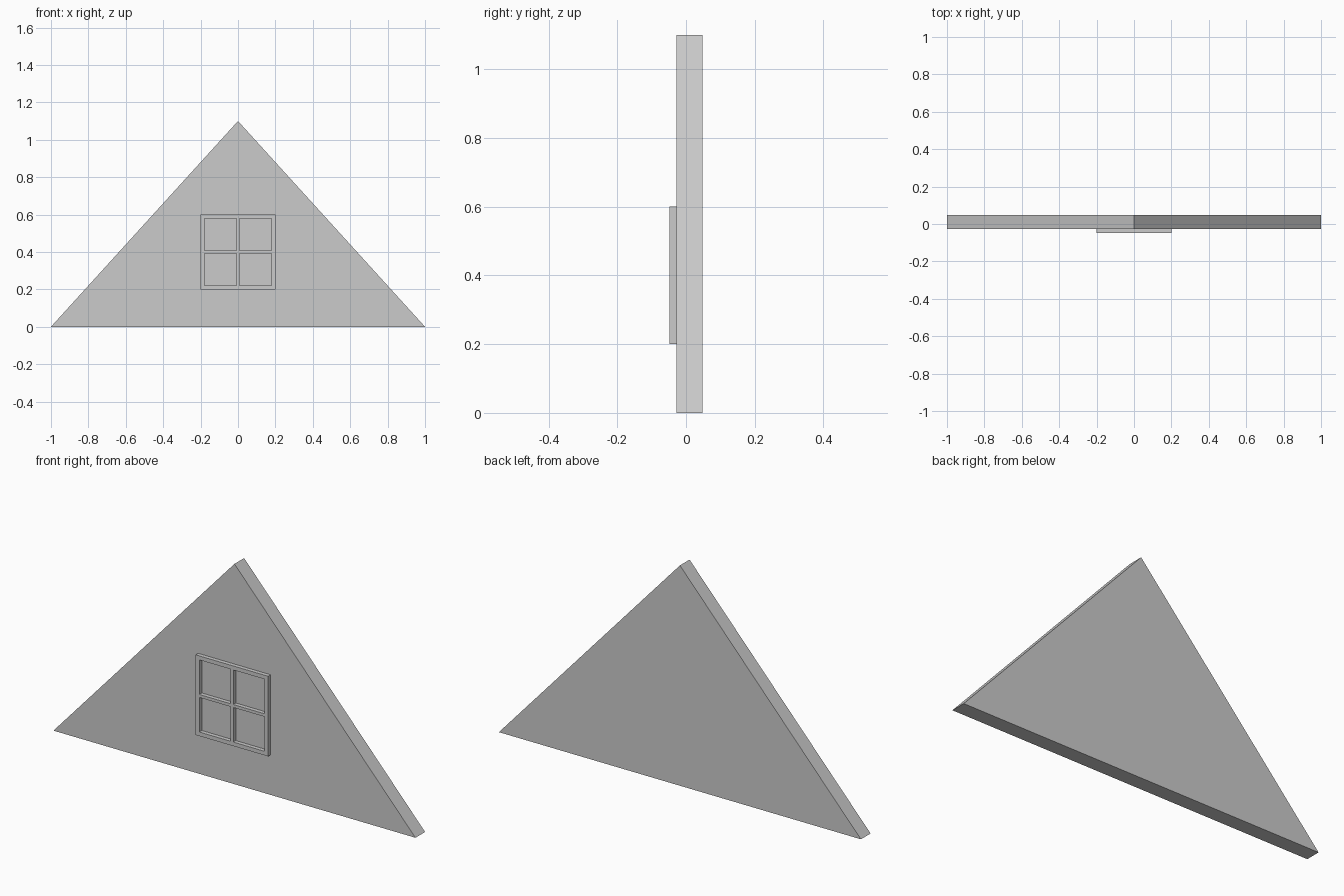
import bpy
import bmesh

if "Cube" in bpy.data.objects:
    bpy.data.objects.remove(bpy.data.objects["Cube"])

WALL_FRONT, WALL_BACK = -0.028, 0.048
FRAME_FRONT = -0.048


def extruded(name, polygons, y_front, y_back):
    """Extrude flat (x, z) polygons from y_front to y_back as one closed mesh."""
    bm = bmesh.new()
    for polygon in polygons:
        bm.faces.new([bm.verts.new((x, y_front, z)) for x, z in polygon])
    bmesh.ops.remove_doubles(bm, verts=bm.verts[:], dist=1e-5)
    result = bmesh.ops.extrude_face_region(bm, geom=bm.faces[:], use_keep_orig=True)
    moved = [g for g in result["geom"] if isinstance(g, bmesh.types.BMVert)]
    bmesh.ops.translate(bm, verts=moved, vec=(0, y_back - y_front, 0))
    bmesh.ops.recalc_face_normals(bm, faces=bm.faces[:])
    mesh = bpy.data.meshes.new(name)
    bm.to_mesh(mesh)
    bm.free()
    obj = bpy.data.objects.new(name, mesh)
    bpy.context.collection.objects.link(obj)
    return obj


# Triangular gable wall
extruded("gable_wall", [[(-1, 0), (1, 0), (0, 1.1)]], WALL_FRONT, WALL_BACK)

# Window frame with crossbars: a 5 x 5 lattice, leaving out the four panes
half, border, bar, centre_z = 0.2, 0.02, 0.0075, 0.4
lines = [-half, -half + border, -bar, bar, half - border, half]
cells = []
for i in range(5):
    for j in range(5):
        if i % 2 and j % 2:
            continue
        x0, x1 = lines[i], lines[i + 1]
        z0, z1 = centre_z + lines[j], centre_z + lines[j + 1]
        cells.append([(x0, z0), (x1, z0), (x1, z1), (x0, z1)])
extruded("window_frame", cells, FRAME_FRONT, WALL_FRONT)
